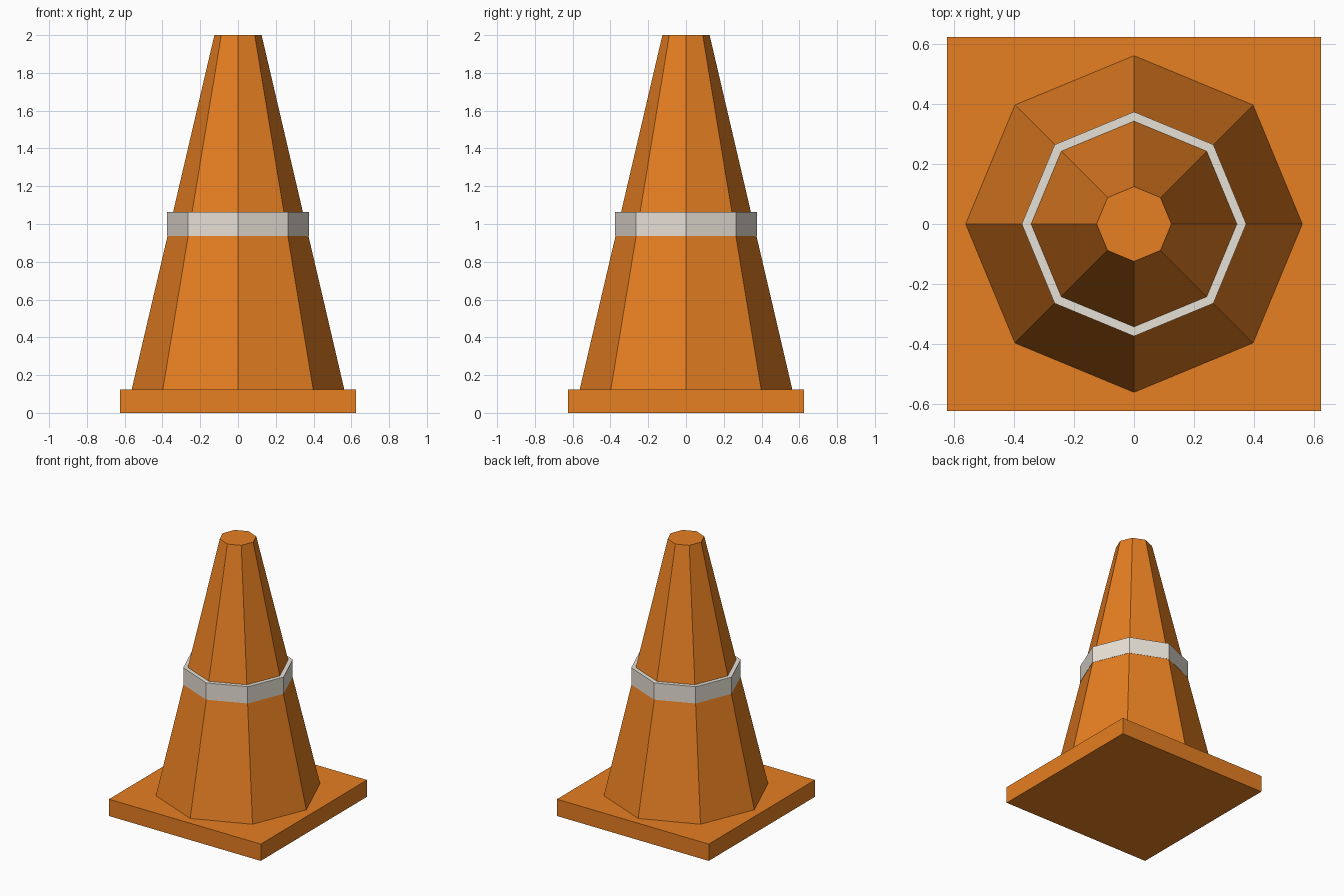
import bpy

cube = bpy.data.objects.get("Cube")
if cube:
    bpy.data.objects.remove(cube, do_unlink=True)


def make_material(name, rgb):
    mat = bpy.data.materials.new(name)
    mat.use_nodes = True
    color = (*rgb, 1.0)
    mat.diffuse_color = color
    for node in mat.node_tree.nodes:
        if node.type == "BSDF_PRINCIPLED":
            node.inputs["Base Color"].default_value = color
    return mat


def finish(name, mat):
    obj = bpy.context.object
    obj.name = name
    obj.data.materials.append(mat)
    return obj


def octagon_part(name, bottom, top, r_bottom, r_top, mat):
    """Eight-sided frustum with its corners on the x and y axes."""
    bpy.ops.mesh.primitive_cone_add(
        vertices=8, radius1=r_bottom, radius2=r_top,
        depth=top - bottom, location=(0, 0, (bottom + top) / 2))
    return finish(name, mat)


orange = make_material("safety orange", (0.79, 0.21, 0.016))
white = make_material("warm white", (0.80, 0.75, 0.67))

# Square foot slab
BASE_TOP = 0.125
bpy.ops.mesh.primitive_cube_add(size=1, location=(0, 0, BASE_TOP / 2))
base = bpy.context.object
base.scale = (1.25, 1.25, BASE_TOP)
bpy.ops.object.transform_apply(location=False, rotation=False, scale=True)
finish("base_plate", orange)

# Tapered body and the straight reflective band around it
octagon_part("cone_body", BASE_TOP, 2.0, 0.5625, 0.125, orange)
octagon_part("reflective_band", 0.9375, 1.0625, 0.375, 0.375, white)
